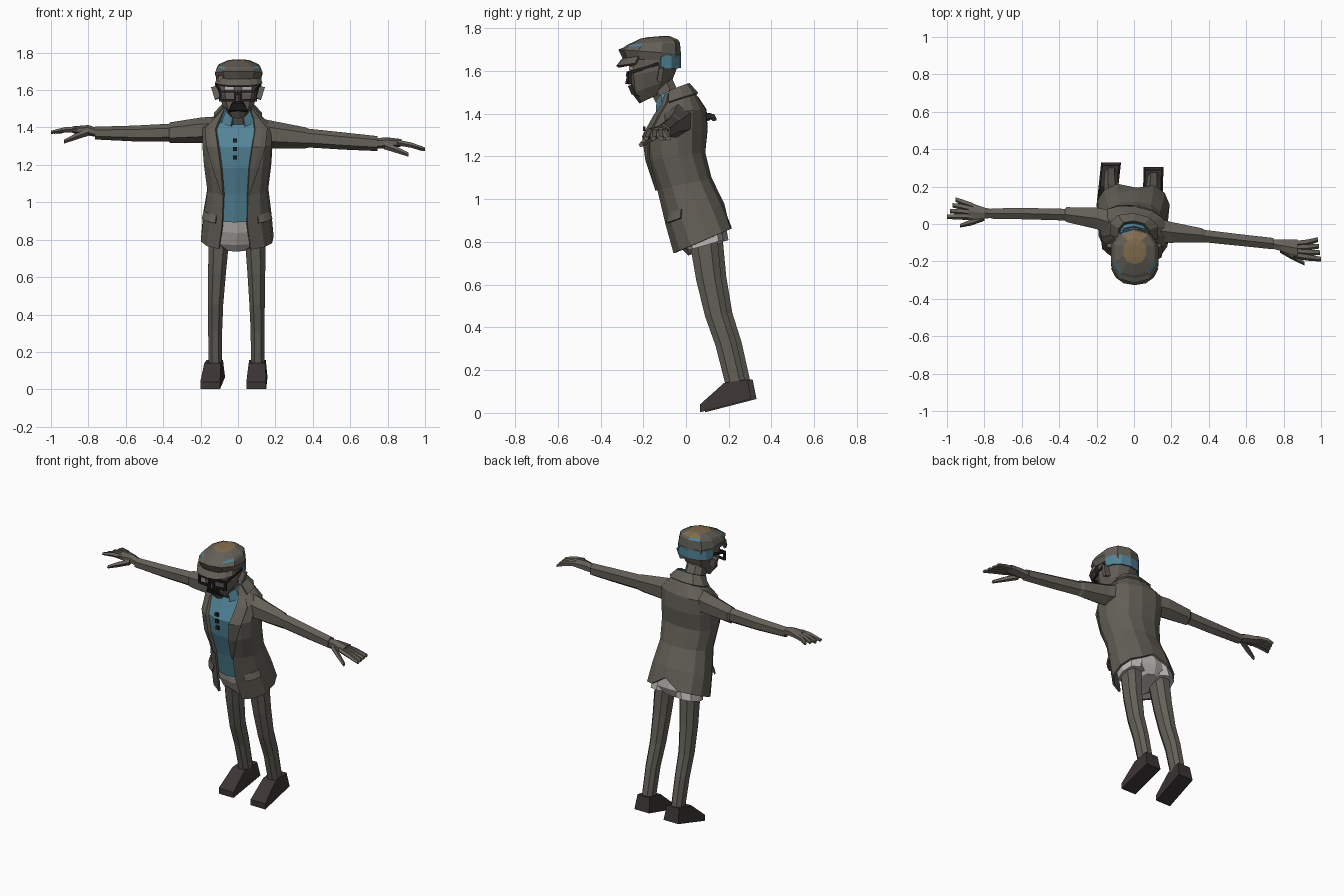
import bpy, bmesh, math
from mathutils import Vector


def mat(name, r, g, b):
    m = bpy.data.materials.new(name)
    m.diffuse_color = (r, g, b, 1)
    return m


CLOTH = mat("jacket grey brown", .125, .115, .095)
SKIN = mat("skin grey brown", .135, .12, .10)
TROUSER = mat("trouser grey", .125, .118, .098)
BLUE = mat("shirt blue", .085, .23, .31)
WHITE = mat("off white", .50, .47, .45)
SHOE = mat("shoe dark brown", .045, .036, .036)
BLACK = mat("frame black", .015, .015, .015)
OCHRE = mat("ochre patch", .22, .15, .075)


def skin(name, rings, material, closed=True, caps=True):
    """Bridge a list of equal point rings into a flat-shaded mesh."""
    bm = bmesh.new()
    vs = [[bm.verts.new(p) for p in r] for r in rings]
    n = len(vs[0])
    for a, b in zip(vs, vs[1:]):
        for i in range(n if closed else n - 1):
            j = (i + 1) % n
            bm.faces.new((a[i], a[j], b[j], b[i]))
    if closed and caps:
        bm.faces.new(vs[0])
        bm.faces.new(vs[-1])
    bmesh.ops.recalc_face_normals(bm, faces=bm.faces)
    me = bpy.data.meshes.new(name)
    bm.to_mesh(me)
    bm.free()
    me.materials.append(material)
    ob = bpy.data.objects.new(name, me)
    bpy.context.collection.objects.link(ob)
    return ob


def thick(ob, t, offset=-1):
    s = ob.modifiers.new("thickness", 'SOLIDIFY')
    s.thickness, s.offset = t, offset
    return ob


def point(p, deg, k=1.0, e=.85):
    """Point on a tilted rounded ring: x, y, z, half width, half depth, tilt, twist."""
    x, y, z, a, b, tilt, tw = p
    c, s = math.cos(math.radians(deg)), math.sin(math.radians(deg))
    dx = math.copysign(abs(c) ** e, c) * a * k
    d = math.copysign(abs(s) ** e, s) * b * k
    t = math.radians(tilt)
    return Vector((x + dx, y + d * math.cos(t) - dx * tw, z + d * math.sin(t)))


def loop(p, n, k=1.0, start=0):
    return [point(p, start + 360 * i / n, k) for i in range(n)]


def arc(p, n, a0, a1, k=1.0):
    return [point(p, a0 + (a1 - a0) * i / n, k) for i in range(n + 1)]


def limb(name, stations, material, n=6):
    """Sideways tube, stations: x, y, z, depth radius, height radius."""
    return skin(name, [[(x, y + ry * math.cos(math.tau * (i + .5) / n),
                         z + rz * math.sin(math.tau * (i + .5) / n)) for i in range(n)]
                       for x, y, z, ry, rz in stations], material)


def box(name, a, b, w, h, material):
    """Bar from a to b with a w by h section."""
    a, b = Vector(a), Vector(b)
    d = (b - a).normalized()
    up = Vector((0, 0, 1)) if abs(d.z) < .8 else Vector((0, 1, 0))
    s = d.cross(up).normalized() * w / 2
    u = s.normalized().cross(d) * h / 2
    return skin(name, [[c + s + u, c - s + u, c - s - u, c + s - u] for c in (a, b)], material)


# Jacket: open shell leaning forward, with front gap per ring
BODY = [(-.005, .08, .806, .197, .157, 23, 0), (-.005, .04, .93, .185, .148, 20, 0),
        (-.002, -.008, 1.07, .165, .132, 13, .02), (-.003, -.045, 1.20, .182, .138, 8, .06),
        (-.003, -.047, 1.31, .190, .150, 6, .10), (-.003, -.025, 1.405, .188, .120, 8, .12),
        (0, -.03, 1.46, .125, .088, 14, .1), (0, -.05, 1.505, .08, .065, 20, .05)]
GAP = [22, 18, 20, 21, 25, 30, 42, 55]
jacket = skin("jacket", [arc(p, 12, -94 + g, 266 - g) for p, g in zip(BODY, GAP)], CLOTH, closed=False)
jacket.data.vertices[6].co += Vector((0, -.03, .05))   # rear vent
thick(jacket, .012)

# Lapels and pocket flaps follow the jacket surface
for side in (1, -1):
    tag = "right" if side > 0 else "left"
    rows = []
    for i, w in zip(range(2, 8), (3, 17, 26, 27, 22, 20)):
        g = GAP[i] - 1
        a0, a1 = (-94 + g, -94 + g + w) if side > 0 else (266 - g, 266 - g - w)
        rows.append(arc(BODY[i], 2, a0, a1, 1.035))
    thick(skin("lapel_" + tag, rows, CLOTH, closed=False), .009, 0)
    hip = BODY[1]
    flap = [hip[:2] + (hip[2] + dz,) + hip[3:] for dz in (.045, .005)]
    a0, a1 = (-58, -22) if side > 0 else (238, 202)
    thick(skin("pocket_flap_" + tag, [arc(q, 3, a0, a1, k) for q, k in zip(flap, (1.01, 1.07))],
               CLOTH, closed=False), .009, 0)
# Back collar
thick(skin("jacket_collar", [arc((0, -.05, 1.515, .082, .068, 22, .05), 6, -20, 200),
                             arc((0, -.035, 1.465, .125, .09, 18, .08), 6, -20, 200, 1.04)],
           CLOTH, closed=False), .01, 0)

# Shirt, its collar and buttons
HEM = (-.005, .035, .935, .182, .146, 18, 0)
skin("shirt", [loop(p, 12, .94, -94) for p in [HEM] + BODY[2:7]], BLUE)
thick(skin("shirt_collar", [arc((-.0, -.075, 1.505, .072, .066, 22, .03), 8, -75, 255),
                            arc((-.0, -.06, 1.445, .098, .088, 28, .05), 8, -72, 252)],
           BLUE, closed=False), .008, 0)
for z, y in ((1.33, -.19), (1.285, -.187), (1.24, -.181)):
    box("shirt_button", (-.016, y, z), (-.016, y - .012, z), .022, .022, BLACK)

# Underwear with two short leg openings
skin("underwear", [loop(p, 10, 1, -90) for p in
                   [(-.01, .09, .765, .07, .085, 20, 0), (-.01, .085, .81, .145, .115, 20, 0),
                    (-.005, .06, .88, .165, .128, 20, 0), (-.005, .035, .95, .16, .125, 18, 0)]], WHITE)

# Legs and shoes
ZS, AS, BS = (.84, .63, .46, .32, .13), (.06, .051, .044, .04, .038), (.072, .063, .056, .053, .05)
YS = (.09, .118, .153, .20, .245)
for tag, xs, dy, toe in (("left", (-.1, -.112, -.12, -.122, -.122), .012, -.022),
                         ("right", (.09, .098, .102, .105, .105), -.012, -.006)):
    rings = [(x, y + dy, z, a, b, 10, 0) for x, y, z, a, b in zip(xs, YS, ZS, AS, BS)]
    skin("trouser_leg_" + tag, [loop(p, 8, 1, 22.5) for p in rings], TROUSER)
    x, y, z, a, b = rings[1][:5]
    skin("underwear_leg_" + tag, [loop((x * .95, .105 + dy, .785, .073, .085, 16, 0), 8),
                                  loop((x * .8, .08 + dy, .87, .078, .095, 16, 0), 8)], WHITE)
    prof = [(.078, .003), (.078, .04), (.19, .14), (.30, .157), (.318, .065)]
    sides = []
    for s in (-1, 1):
        sides.append([(xs[-1] + s * (.053 if pz < .1 else .044) + toe * (.32 - py) / .2,
                       py + dy, pz) for py, pz in prof])
    skin("shoe_" + tag, sides, SHOE)

# Sleeves and hands
limb("sleeve_left", [(-.10, .0, 1.385, .08, .075), (-.20, .03, 1.385, .066, .068),
                     (-.36, .05, 1.372, .046, .056), (-.37, .05, 1.372, .036, .048),
                     (-.56, .055, 1.368, .035, .042), (-.765, .056, 1.37, .032, .034)], CLOTH)
limb("sleeve_right", [(.10, -.03, 1.375, .08, .078), (.20, -.045, 1.36, .064, .072),
                      (.36, -.06, 1.345, .044, .056), (.38, -.065, 1.343, .038, .05),
                      (.56, -.085, 1.328, .036, .046), (.745, -.105, 1.314, .035, .04)], CLOTH)
limb("palm_left", [(-.74, .055, 1.37, .024, .024), (-.80, .058, 1.385, .034, .028),
                   (-.885, .07, 1.388, .055, .018)], SKIN)
limb("palm_right", [(.73, -.105, 1.314, .026, .026), (.79, -.115, 1.318, .036, .03),
                    (.875, -.13, 1.318, .054, .02)], SKIN)
for i in range(4):
    t = i / 3
    limb("finger_left", [(-.86, .038 + .06 * t, 1.39, .017, .016), (-.925, .04 + .08 * t, 1.388, .017, .015),
                         (-1 + .045 * t, .04 + .092 * t, 1.374, .013, .009)], SKIN, 5)
    limb("finger_right", [(.85, -.165 + .06 * t, 1.32, .017, .016), (.925, -.178 + .08 * t, 1.306, .018, .015),
                          (1 - .015 * t, -.187 + .105 * t, 1.284, .014, .01)], SKIN, 5)
limb("thumb_left", [(-.80, .035, 1.375, .018, .02), (-.87, .01, 1.35, .018, .018),
                    (-.93, -.008, 1.325, .011, .011)], SKIN, 5)
limb("thumb_right", [(.78, -.135, 1.305, .018, .022), (.85, -.175, 1.28, .018, .018),
                     (.912, -.21, 1.255, .012, .012)], SKIN, 5)

# Neck, head, nose and ears
skin("neck", [loop(p, 8, 1, 22.5) for p in [(0, -.06, 1.42, .062, .06, 20, 0),
                                            (0, -.13, 1.56, .062, .066, 20, 0)]], SKIN)
skin("head", [loop(p, 10, 1, -90) for p in
              [(0, -.162, 1.475, .048, .062, 26, 0), (0, -.157, 1.53, .086, .102, 20, 0),
               (.002, -.15, 1.60, .112, .117, 14, 0), (.003, -.15, 1.68, .117, .117, 8, 0)]], SKIN)
skin("nose", [[(-.012, -.25, 1.60), (.012, -.25, 1.60), (0, -.27, 1.60)],
              [(-.026, -.245, 1.535), (.026, -.245, 1.535), (0, -.285, 1.54)]], SKIN)
skin("moustache", [[(x * .6, -.235, 1.54), (x * .6, -.272, 1.53),
                    (x, -.255, 1.49), (x, -.215, 1.48)] for x in (-.05, .05)], BLACK)
for s in (-1, 1):
    box("ear", (s * .102, -.125, 1.555), (s * .122, -.115, 1.62), .045, .022, SKIN)

# Eyes and glasses
for s in (-1, 1):
    box("eye", (s * .02, -.262, 1.612), (s * .07, -.245, 1.612), .008, .016, WHITE)
    x0, x1, y0, y1 = s * .016, s * .095, -.272, -.262
    for z in (1.545, 1.592):
        box("glasses_rim", (x0, y0, z), (x1, y1, z), .012, .012, BLACK)
    for x, y in ((x0, y0), (x1, y1)):
        box("glasses_side", (x, y, 1.54), (x, y, 1.598), .012, .012, BLACK)
    box("glasses_arm", (x1, y1, 1.592), (s * .118, -.13, 1.635), .01, .014, BLACK)
box("glasses_bridge", (-.016, -.274, 1.58), (.016, -.274, 1.58), .012, .012, BLACK)

# Flat cap with blue band, stripes and top patch
CX = .004
cap = skin("cap", [loop(p, 10, 1, -90) for p in
                   [(CX, -.16, 1.652, .12, .135, -2, 0), (CX, -.17, 1.69, .133, .147, -4, 0),
                    (CX, -.16, 1.722, .120, .132, 5, 0), (CX, -.157, 1.734, .110, .12, 6, 0),
                    (CX, -.145, 1.757, .062, .07, 5, 0), (CX, -.145, 1.761, .03, .035, 5, 0)]], CLOTH)
cap.data.materials.append(BLUE)
cap.data.materials.append(OCHRE)
for f in cap.data.polygons:
    c = f.center
    if c.z > 1.752:
        f.material_index = 2
    elif 1.71 < c.z < 1.742 and f.area < .0016 and (c.y < -.2 and abs(c.x) > .05 or c.y > -.07 and c.x < .02):
        f.material_index = 1
thick(skin("cap_visor", [arc((CX, -.17, 1.672, .118, .125, 8, 0), 6, -160, -20),
                         arc((CX, -.18, 1.642, .128, .143, 9, 0), 6, -160, -20)],
           CLOTH, closed=False), .014, 0)
thick(skin("cap_band", [arc((CX, -.152, z, .12, .124, 4, 0), 6, 12, 168) for z in (1.605, 1.668)],
           BLUE, closed=False), .008, 0)
box("cap_badge", (-.095, -.262, 1.642), (-.088, -.262, 1.675), .03, .009, OCHRE)
